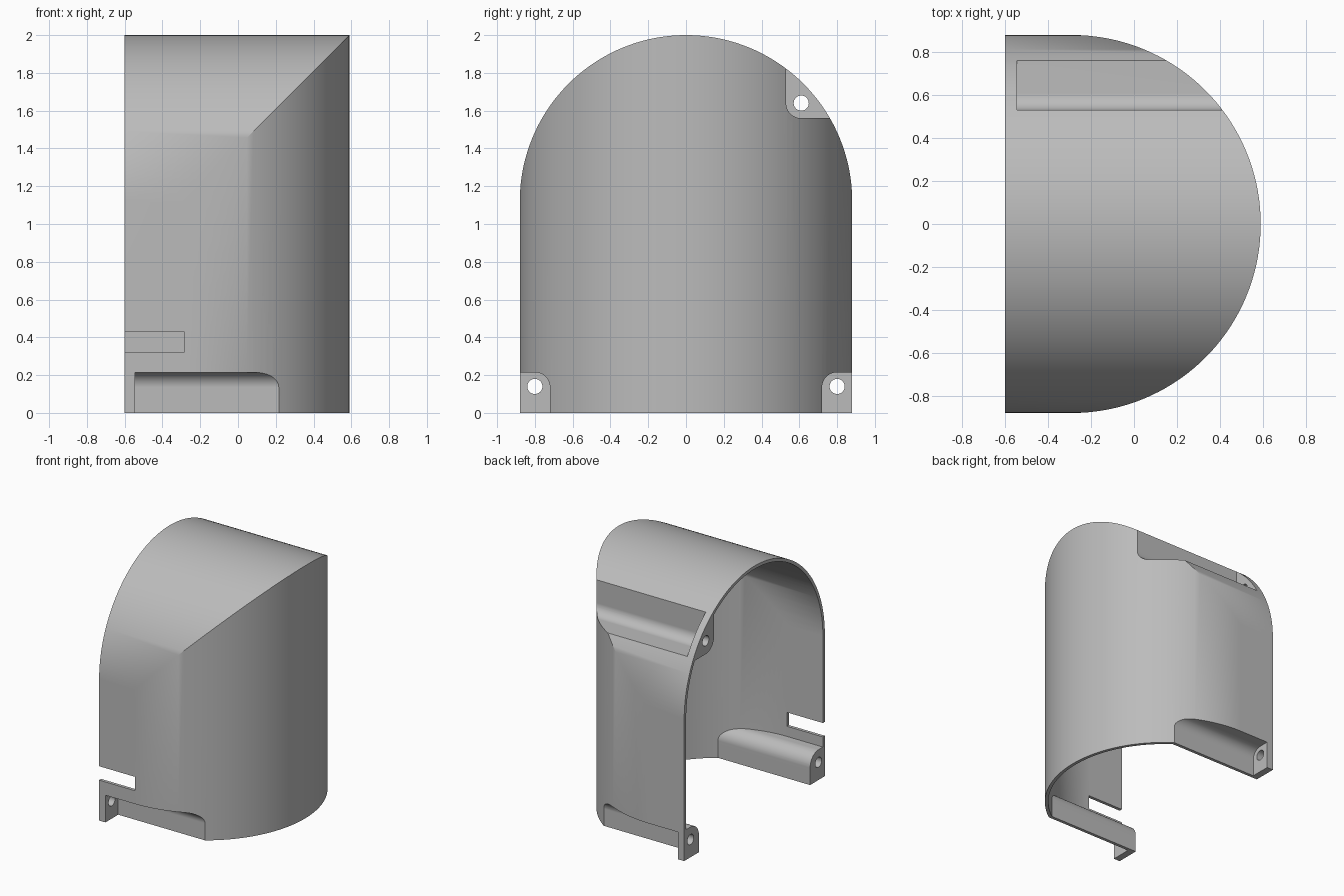
import bpy, bmesh
from math import sin, cos, pi, radians

if "Cube" in bpy.data.objects:
    bpy.data.objects.remove(bpy.data.objects["Cube"])

R, CX, CZ = 0.88, -0.29, 1.12      # shared radius of arch and plan curve
BACK, LUG, WALL = -0.6, -0.545, 0.025
STEPS = 72

grey = bpy.data.materials.new("plain grey")
grey.use_nodes = True
grey.diffuse_color = (0.5, 0.5, 0.5, 1)
grey.node_tree.nodes["Principled BSDF"].inputs["Base Color"].default_value = (0.5, 0.5, 0.5, 1)


def loft(name, rings):
    """Solid through a row of matching rings, capped at both ends."""
    bm = bmesh.new()
    rows = [[bm.verts.new(p) for p in ring] for ring in rings]
    n = len(rows[0])
    for a, b in zip(rows, rows[1:]):
        for i in range(n):
            j = (i + 1) % n
            bm.faces.new((a[i], a[j], b[j], b[i]))
    bm.faces.new(rows[0])
    bm.faces.new(rows[-1])
    bmesh.ops.recalc_face_normals(bm, faces=bm.faces)
    mesh = bpy.data.meshes.new(name)
    bm.to_mesh(mesh)
    bm.free()
    mesh.materials.append(grey)
    obj = bpy.data.objects.new(name, mesh)
    bpy.context.collection.objects.link(obj)
    return obj


def hood(name, r, back, bottom):
    """Arch crossed with a round plan: one rectangle per slice in y."""
    rings = []
    for k in range(STEPS + 1):
        t = -pi / 2 + pi * k / STEPS
        y, x, z = r * sin(t), CX + r * cos(t), CZ + r * cos(t)
        rings.append([(back, y, bottom), (x, y, bottom), (x, y, z), (back, y, z)])
    return loft(name, rings)


def bar(name, profile, x0, x1):
    return loft(name, [[(x, y, z) for y, z in profile] for x in (x0, x1)])


def pocket(name, y, z, sy, sz, start, grow=0.0):
    """Bar along x with one rounded inner corner at (y, z)."""
    y, z, r, far = y - sy * grow, z - sz * grow, 0.08 + grow, 0.62
    pts = [(y + sy * r * (1 - cos(a)), z + sz * r * (1 - sin(a)))
           for a in (pi / 2 * i / 12 for i in range(13))]
    pts += [(y + sy * far, z), (y + sy * far, z + sz * far), (y, z + sz * far)]
    return bar(name, pts, start, 1.0)


def cut(target, cutter):
    mod = target.modifiers.new("cut", 'BOOLEAN')
    mod.operation, mod.solver, mod.object = 'DIFFERENCE', 'EXACT', cutter
    bpy.context.view_layer.objects.active = target
    bpy.ops.object.modifier_apply(modifier=mod.name)
    bpy.data.objects.remove(cutter)


shell = hood("cover_shell", R, BACK, 0)
cavity = hood("cavity", R - WALL, -1, -0.5)

# Screw pockets: corner, outward directions, hole centre
screws = [(0.72, 0.215, 1, -1, 0.80, 0.14),
          (-0.72, 0.215, -1, -1, -0.80, 0.14),
          (0.53, 1.56, 1, 1, 0.61, 1.64)]
for y, z, sy, sz, hy, hz in screws:
    cut(shell, pocket("pocket", y, z, sy, sz, LUG))
    cut(cavity, pocket("pocket_wall", y, z, sy, sz, -1.2, WALL))

# Hollow the cover, leaving pocket walls and lugs
cut(shell, cavity)

# Screw holes through the lugs
for y, z, sy, sz, hy, hz in screws:
    ring = [(hy + 0.04 * cos(2 * pi * i / 32), hz + 0.04 * sin(2 * pi * i / 32)) for i in range(32)]
    cut(shell, bar("screw_hole", ring, -0.7, -0.5))

# Cable slot in the front wall
cut(shell, bar("slot", [(-1, 0.32), (-0.8, 0.32), (-0.8, 0.43), (-1, 0.43)], -0.7, -0.285))

# Smooth curves, sharp corners
bpy.ops.object.select_all(action='DESELECT')
shell.select_set(True)
bpy.context.view_layer.objects.active = shell
bpy.ops.object.shade_smooth_by_angle(angle=radians(30))
weighted = shell.modifiers.new("weighted_normals", 'WEIGHTED_NORMAL')
weighted.keep_sharp = True
